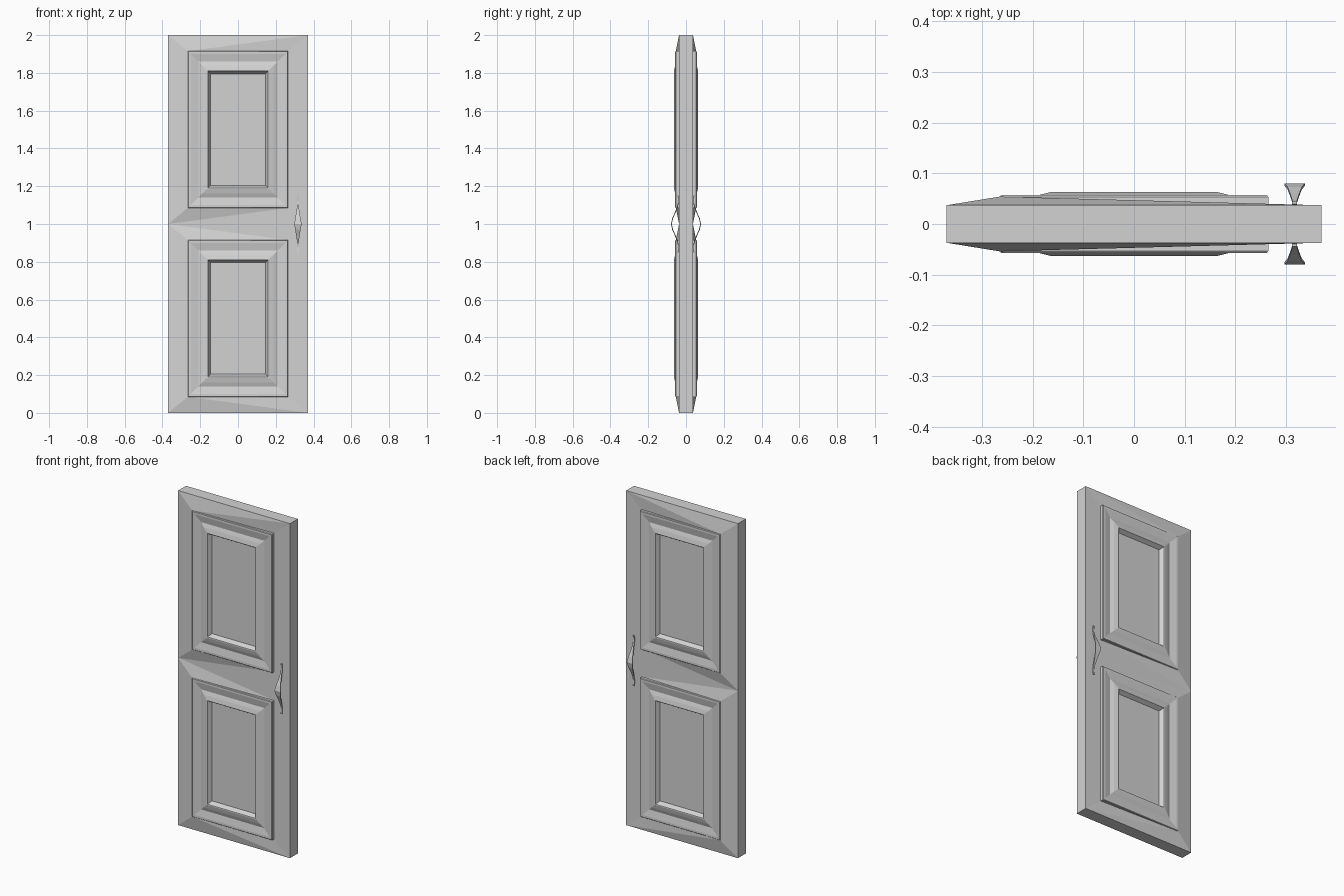
import bpy
import bmesh

cube = bpy.data.objects.get("Cube")
if cube:
    bpy.data.objects.remove(cube, do_unlink=True)

grey = bpy.data.materials.new("plain grey")
grey.use_nodes = True
colour = (0.65, 0.65, 0.65, 1)
grey.diffuse_color = colour
grey.node_tree.nodes["Principled BSDF"].inputs["Base Color"].default_value = colour

W, T, H = 0.37, 0.037, 2.0          # half width, half thickness, height
PX, PZ = 0.265, 0.415               # half size of a panel
HIGH, FLOOR = 0.054, 0.02           # raised hinge-side edge, panel bed


def finish(name, bm):
    bmesh.ops.remove_doubles(bm, verts=bm.verts, dist=0.0001)
    bmesh.ops.recalc_face_normals(bm, faces=bm.faces)
    mesh = bpy.data.meshes.new(name)
    bm.to_mesh(mesh)
    bm.free()
    mesh.materials.append(grey)
    obj = bpy.data.objects.new(name, mesh)
    bpy.context.collection.objects.link(obj)
    return obj


def add_face(bm, points):
    return bm.faces.new([bm.verts.new(p) for p in points])


def bridge(bm, a, b):
    for i in range(len(a)):
        j = (i + 1) % len(a)
        bm.faces.new((a[i], a[j], b[j], b[i]))


# Door frame: mitred faces that rise towards the hinge-side panel edges
bm = bmesh.new()
for side in (-1, 1):
    def outer(x, z):
        return (x, side * T, z)

    def inner(x, z):
        return (x, side * (HIGH if x < 0 else T), z)

    for zc, rail in ((0.5, 0), (1.5, H)):
        lo, hi = zc - PZ, zc + PZ
        near, mid = (lo, hi) if rail == 0 else (hi, lo)
        # hinge stile
        add_face(bm, (outer(-W, zc - 0.5), inner(-PX, lo), inner(-PX, hi), outer(-W, zc + 0.5)))
        # top or bottom rail
        add_face(bm, (outer(-W, rail), outer(W, rail), inner(-PX, near)))
        add_face(bm, (outer(W, rail), inner(PX, near), inner(-PX, near)))
        # sloping half of the middle rail
        add_face(bm, (outer(-W, 1), inner(-PX, mid), inner(PX, mid)))
        # recess that holds the panel
        corners = ((-PX, lo), (PX, lo), (PX, hi), (-PX, hi))
        rim = [bm.verts.new(inner(x, z)) for x, z in corners]
        bed = [bm.verts.new((x, side * FLOOR, z)) for x, z in corners]
        bridge(bm, rim, bed)
        bm.faces.new(bed)
    # flat middle wedge and lock stile
    add_face(bm, (outer(-W, 1), inner(PX, 0.5 + PZ), inner(PX, 1.5 - PZ)))
    add_face(bm, [outer(W, 0), outer(W, H)]
             + [inner(PX, z) for z in (1.5 + PZ, 1.5 - PZ, 0.5 + PZ, 0.5 - PZ)])
# outer edges of the door
for x in (-W, W):
    zs = (0, 1, H) if x < 0 else (0, H)
    add_face(bm, [(x, -T, z) for z in zs] + [(x, T, z) for z in reversed(zs)])
for z in (0, H):
    add_face(bm, ((-W, -T, z), (W, -T, z), (W, T, z), (-W, T, z)))
finish("door_frame", bm)

# Panels: a stepped moulding profile as (inset, depth) rings
profile = ((0, FLOOR), (0, 0.053), (0.003, 0.057), (0.016, 0.057), (0.056, 0.049),
           (0.077, 0.057), (0.101, 0.063), (0.106, 0.062), (0.12, 0.038))
for side, face in ((-1, "front"), (1, "back")):
    for zc, level in ((0.5, "lower"), (1.5, "upper")):
        bm = bmesh.new()
        rings = []
        for inset, y in profile:
            x, z = PX - inset, PZ - inset
            rings.append([bm.verts.new((sx * x, side * y, zc + sz * z))
                          for sx, sz in ((-1, -1), (1, -1), (1, 1), (-1, 1))])
        for a, b in zip(rings, rings[1:]):
            bridge(bm, a, b)
        bm.faces.new(rings[0])
        bm.faces.new(rings[-1])
        finish(f"{face}_{level}_panel", bm)

# Handles: thin bowed strips, widest in the middle, as (height, depth, half width)
half = ((0, 0.080, 0.020), (0.03, 0.073, 0.014), (0.06, 0.060, 0.009),
        (0.09, 0.048, 0.005), (0.12, 0.041, 0.004), (0.15, 0.044, 0.005))
stations = [(-h, y, w) for h, y, w in reversed(half[1:])] + list(half)
for side, face in ((-1, "front"), (1, "back")):
    bm = bmesh.new()
    rings = []
    for h, y, w in stations:
        rings.append([bm.verts.new((0.317 + sx * w, side * (y - d), 1 + h))
                      for sx, d in ((-1, 0), (1, 0), (1, 0.005), (-1, 0.005))])
    for a, b in zip(rings, rings[1:]):
        bridge(bm, a, b)
    bm.faces.new(rings[0])
    bm.faces.new(rings[-1])
    finish(f"{face}_handle", bm)
